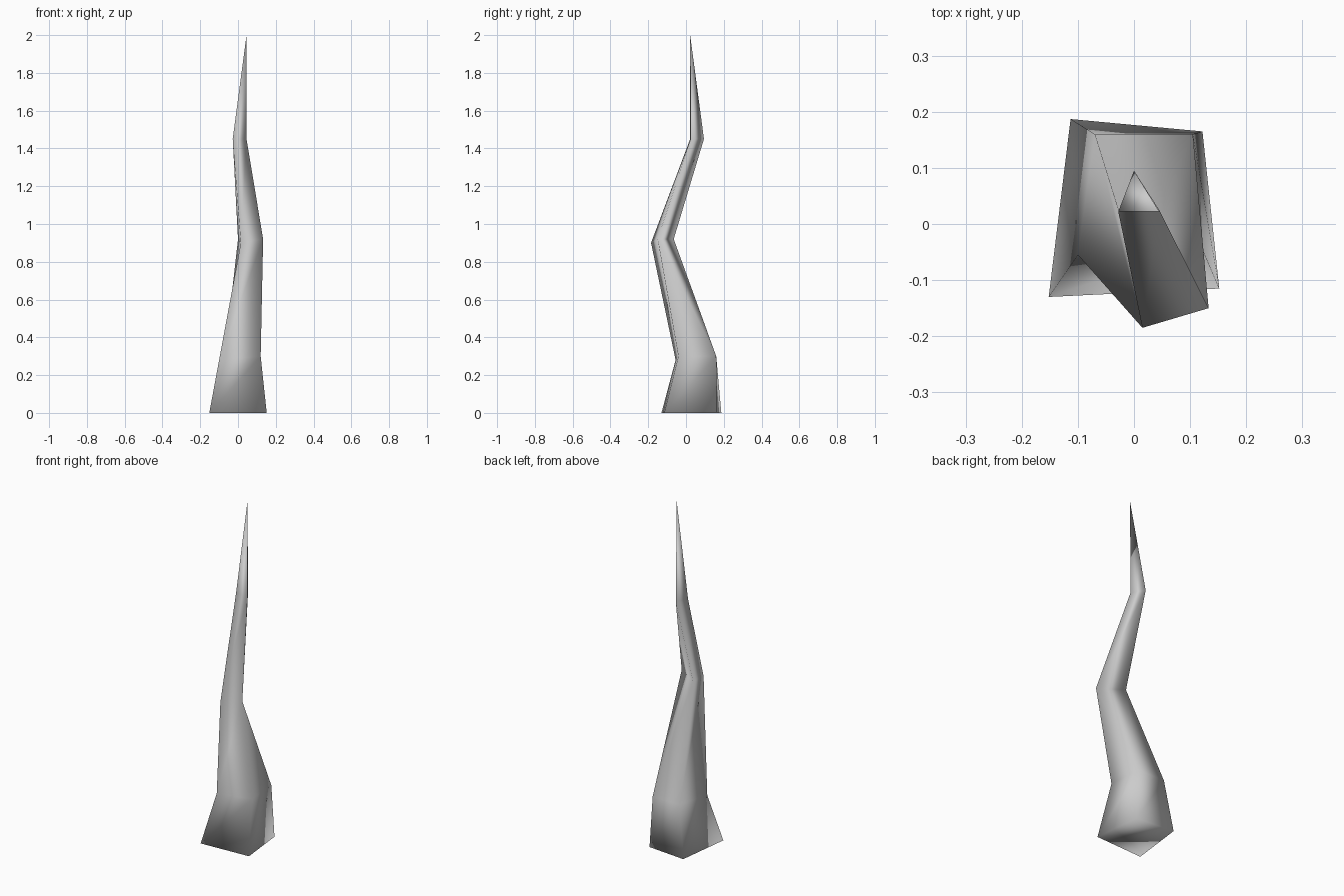
import bpy
import bmesh

cube = bpy.data.objects.get("Cube")
if cube:
    bpy.data.objects.remove(cube, do_unlink=True)

# Plain grey material
GREY = (0.6, 0.6, 0.6, 1.0)
mat = bpy.data.materials.new("plain_grey")
mat.use_nodes = True
mat.diffuse_color = GREY
mat.node_tree.nodes["Principled BSDF"].inputs["Base Color"].default_value = GREY

# Cross-sections, counter-clockwise from the front -x corner
base = [(-0.152, -0.13, 0), (0.152, -0.115, 0), (0.122, 0.165, 0), (-0.113, 0.187, 0)]
swell = [(-0.10, -0.055, 0.28), (0.12, -0.04, 0.3), (0.105, 0.16, 0.3), (-0.07, 0.16, 0.3)]
bend = [(0.015, -0.185, 0.9), (0.133, -0.15, 0.92), (0.0, -0.065, 0.92)]
neck = [(-0.028, 0.022, 1.45), (0.045, 0.025, 1.45), (0.0, 0.095, 1.45)]
tip = (0.045, 0.022, 2.0)

bm = bmesh.new()
rings = [[bm.verts.new(p) for p in ring] for ring in (base, swell, bend, neck)]
base_v, swell_v, bend_v, neck_v = rings
tip_v = bm.verts.new(tip)


def bridge(low, high):
    """Join two rings with the same number of corners."""
    n = len(low)
    for i in range(n):
        j = (i + 1) % n
        bm.faces.new((low[i], low[j], high[j], high[i]))


# Foot, and upper shaft
bm.faces.new(base_v[::-1])
bridge(base_v, swell_v)
bridge(bend_v, neck_v)

# Lower shaft: four corners narrow to three
a, b, c, d = swell_v
p, q, r = bend_v
for face in ((a, b, q, p), (b, c, q), (c, d, r), (c, r, q), (d, a, p, r)):
    bm.faces.new(face)

# Pointed end
for i in range(3):
    bm.faces.new((neck_v[i], neck_v[(i + 1) % 3], tip_v))

bmesh.ops.recalc_face_normals(bm, faces=bm.faces)
for f in bm.faces:
    f.smooth = True

mesh = bpy.data.meshes.new("crooked_spike")
bm.to_mesh(mesh)
bm.free()
mesh.materials.append(mat)
spike = bpy.data.objects.new("crooked_spike", mesh)
bpy.context.collection.objects.link(spike)
